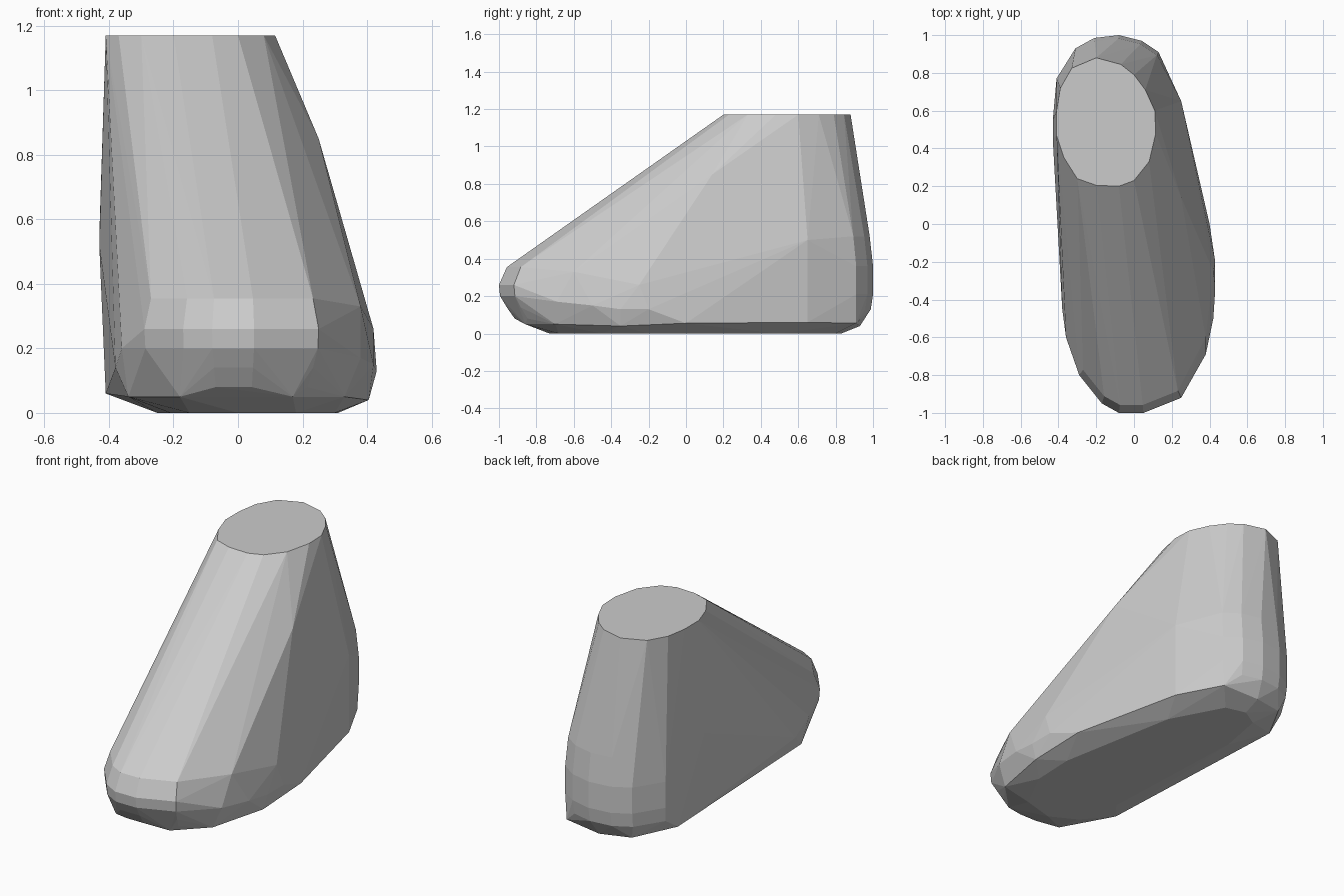
import bpy
import bmesh
import math
from mathutils import Vector

default_cube = bpy.data.objects.get("Cube")
if default_cube:
    bpy.data.objects.remove(default_cube, do_unlink=True)


def make_material(name, colour):
    material = bpy.data.materials.new(name)
    material.use_nodes = True
    material.diffuse_color = colour
    shader = material.node_tree.nodes["Principled BSDF"]
    shader.inputs["Base Color"].default_value = colour
    shader.inputs["Roughness"].default_value = 0.6
    return material


def level_ring(outline, height):
    """Lift a plan outline to one height."""
    return [Vector((x, y, height)) for x, y in outline]


def stacked_rings(outline, profile, pivot):
    """Repeat an outline at several heights, scaled towards a pivot."""
    points = []
    for height, scale in profile:
        for x, y in outline:
            plan = pivot + (Vector((x, y)) - pivot) * scale
            points.append(Vector((plan.x, plan.y, height)))
    return points


def wrap_skin(name, points, material):
    """Stretch a faceted skin around the section points."""
    mesh = bpy.data.meshes.new(name)
    bm = bmesh.new()
    for point in points:
        bm.verts.new(point)
    result = bmesh.ops.convex_hull(bm, input=bm.verts[:])
    unused = set(result["geom_interior"]) | set(result["geom_unused"])
    loose = [v for v in unused if isinstance(v, bmesh.types.BMVert)]
    bmesh.ops.delete(bm, geom=loose, context="VERTS")
    bmesh.ops.dissolve_limit(bm, angle_limit=math.radians(1),
                             verts=bm.verts[:], edges=bm.edges[:])
    bmesh.ops.recalc_face_normals(bm, faces=bm.faces[:])
    bm.to_mesh(mesh)
    bm.free()
    mesh.materials.append(material)
    skin = bpy.data.objects.new(name, mesh)
    bpy.context.collection.objects.link(skin)
    return skin


# Flat cut at the ankle
ankle = level_ring([
    (-.2, .88), (-.07, .845), (0, .79), (.06, .71), (.11, .6),
    (.115, .48), (.08, .33), (0, .23), (-.08, .2), (-.2, .205),
    (-.3, .24), (-.37, .35), (-.41, .47), (-.41, .6), (-.39, .72),
    (-.33, .825),
], 1.17)

# Rounded heel
heel = stacked_rings(
    [(-.41, .77), (-.31, .93), (-.21, .985), (-.08, 1), (.04, .97), (.13, .91)],
    [(.52, .97), (.36, 1), (.21, 1), (.13, .98)],
    Vector((-.15, .4)),
)

# Rounded toe
toe = stacked_rings(
    [(.25, -.92), (.05, -1), (-.08, -1), (-.17, -.95), (-.29, -.8)],
    [(.355, .93), (.26, 1), (.2, .99), (.14, .93), (.08, .86)],
    Vector((0, -.4)),
)

# Bulges along both flanks
flanks = [Vector(p) for p in (
    (.25, .14, .85), (.25, .65, .5), (.38, -.6, .33), (.42, -.25, .26),
    (.43, -.2, .13), (.43, -.35, .13), (.42, -.5, .15), (.38, -.69, .17),
    (-.43, .45, .52), (-.43, .55, .55), (-.38, -.45, .14), (-.36, -.6, .2),
)]

# Hard rim above the sole
rim = [Vector(p) for p in (
    (.12, .91, .055), (.25, .65, .06), (.4, 0, .055), (.405, -.35, .04),
    (.33, -.7, .05), (.17, -.86, .05), (-.18, -.85, .05), (-.34, -.56, .05),
    (-.41, .66, .06), (-.28, .89, .05), (-.1, .93, .04),
)]

# Flat sole
sole = level_ring([
    (-.2, .77), (-.1, .83), (.02, .8), (.18, .5), (.31, -.2), (.3, -.45),
    (.18, -.68), (0, -.73), (-.15, -.65), (-.21, -.4), (-.25, .5),
], 0)

grey = make_material("plain grey", (.6, .6, .6, 1))
foot = wrap_skin("foot_form", ankle + heel + toe + flanks + rim + sole, grey)
